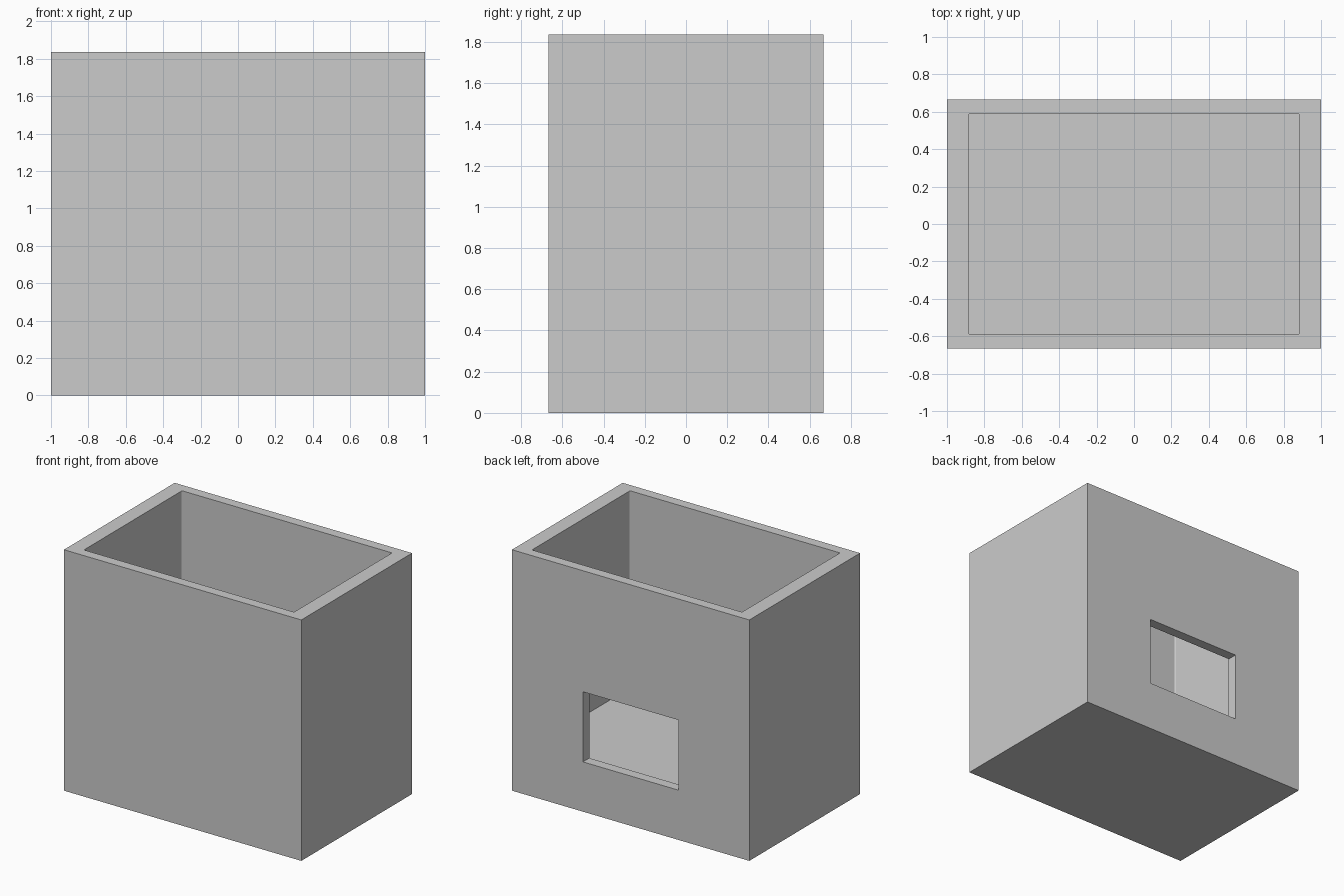
import bpy
import bmesh

if "Cube" in bpy.data.objects:
    bpy.data.objects.remove(bpy.data.objects["Cube"])

W, D, H = 2.0, 1.333, 1.835        # outer size
FLOOR = 0.333                      # inside floor height


def box(name, x, y, z, corner=0.0):
    """Box from (min, max) ranges, with optional rounded upright edges."""
    bm = bmesh.new()
    bmesh.ops.create_cube(bm, size=1)
    for v in bm.verts:
        for i, (lo, hi) in enumerate((x, y, z)):
            v.co[i] = hi if v.co[i] > 0 else lo
    if corner:
        upright = [e for e in bm.edges
                   if abs(e.verts[0].co.z - e.verts[1].co.z) > 0.1]
        bmesh.ops.bevel(bm, geom=upright, offset=corner, segments=3,
                        profile=0.5, affect='EDGES')
    mesh = bpy.data.meshes.new(name)
    bm.to_mesh(mesh)
    bm.free()
    ob = bpy.data.objects.new(name, mesh)
    bpy.context.collection.objects.link(ob)
    return ob


grey = bpy.data.materials.new("light_grey")
grey.diffuse_color = (0.6, 0.6, 0.6, 1)
grey.use_nodes = True
grey.node_tree.nodes["Principled BSDF"].inputs["Base Color"].default_value = grey.diffuse_color

# Outer block
bin_body = box("bin_body", (-W / 2, W / 2), (-D / 2, D / 2), (0, H))
bin_body.data.materials.append(grey)

# Open-topped cavity and the opening through the back wall
cavity = box("cavity_cutter", (-0.885, 0.885), (-0.59, 0.59),
             (FLOOR, H + 0.2), corner=0.01)
opening = box("opening_cutter", (-0.402, 0.402), (0.4, 0.9), (0.379, 0.913))

for cutter in (cavity, opening):
    cutter.data.materials.append(grey)
    cutter.hide_render = True
    cutter.hide_viewport = True
    cutter.display_type = 'WIRE'
    mod = bin_body.modifiers.new(cutter.name, 'BOOLEAN')
    mod.operation = 'DIFFERENCE'
    mod.solver = 'EXACT'
    mod.object = cutter
